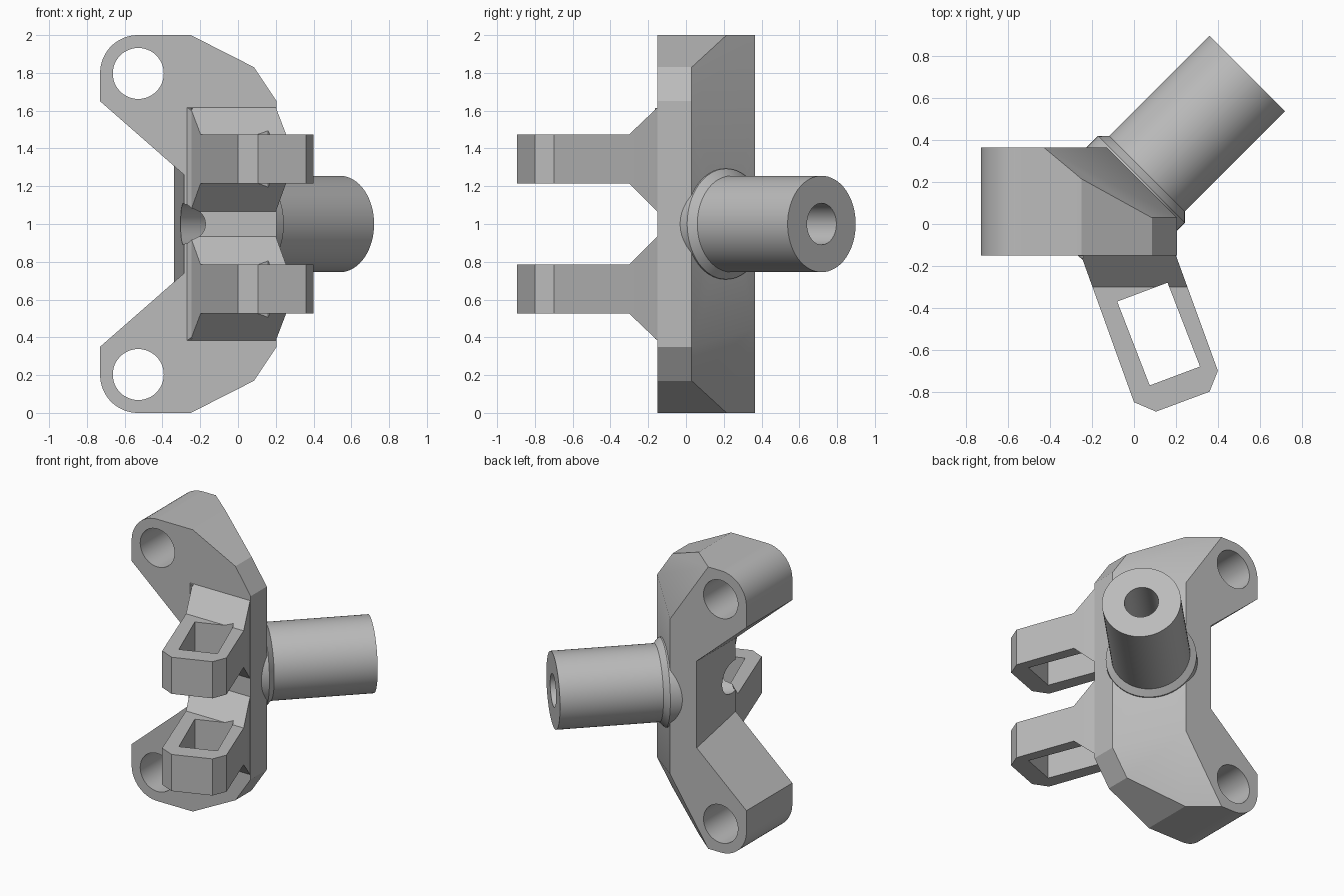
import bpy, bmesh
from math import cos, sin, pi, radians
from mathutils import Vector, Matrix

cube = bpy.data.objects.get("Cube")
if cube:
    bpy.data.objects.remove(cube, do_unlink=True)

grey = bpy.data.materials.new("plain grey")
grey.use_nodes = True
colour = (0.50, 0.50, 0.50, 1)
grey.diffuse_color = colour
grey.node_tree.nodes["Principled BSDF"].inputs["Base Color"].default_value = colour


def finish(name, bm):
    bmesh.ops.recalc_face_normals(bm, faces=bm.faces)
    mesh = bpy.data.meshes.new(name)
    bm.to_mesh(mesh)
    bm.free()
    mesh.materials.append(grey)
    ob = bpy.data.objects.new(name, mesh)
    bpy.context.collection.objects.link(ob)
    return ob


def loft(name, start, end):
    """Closed solid between two matching rings of points."""
    bm = bmesh.new()
    a = [bm.verts.new(p) for p in start]
    b = [bm.verts.new(p) for p in end]
    bm.faces.new(a)
    bm.faces.new(b)
    for i in range(len(a)):
        j = (i + 1) % len(a)
        bm.faces.new((a[i], a[j], b[j], b[i]))
    return finish(name, bm)


def prism(name, outline, axis, low, high):
    def place(p, h):
        q = list(p)
        q.insert(axis, h)
        return q
    return loft(name, [place(p, low) for p in outline], [place(p, high) for p in outline])


def circle(x, z, r, n=48):
    return [(x + r * cos(2 * pi * i / n), z + r * sin(2 * pi * i / n)) for i in range(n)]


def boolean(ob, tool, operation="DIFFERENCE", keep=False):
    mod = ob.modifiers.new("cut", "BOOLEAN")
    mod.operation, mod.object, mod.solver = operation, tool, "EXACT"
    bpy.context.view_layer.objects.active = ob
    bpy.ops.object.modifier_apply(modifier=mod.name)
    if not keep:
        bpy.data.objects.remove(tool, do_unlink=True)


def slice_off(ob, point, normal):
    bm = bmesh.new()
    bm.from_mesh(ob.data)
    cut = bmesh.ops.bisect_plane(bm, geom=bm.verts[:] + bm.edges[:] + bm.faces[:],
                                 plane_co=point, plane_no=normal, clear_outer=True)
    edges = [e for e in cut["geom_cut"] if isinstance(e, bmesh.types.BMEdge)]
    bmesh.ops.holes_fill(bm, edges=edges, sides=0)
    bmesh.ops.recalc_face_normals(bm, faces=bm.faces)
    bm.to_mesh(ob.data)
    bm.free()


def flip(points):
    return [(x, 2 - z) for x, z in reversed(points)]


FRONT, BACK = -0.15, 0.365

# Knuckle body: symmetric plate with rounded outer ends
upper = [(0.205, 1.65), (0.085, 1.83), (-0.25, 2.0)]
upper += [(-0.53 - 0.2 * sin(t), 1.8 + 0.2 * cos(t))
          for t in (radians(90) * i / 16 for i in range(17))]
body = prism("knuckle_body", upper + flip(upper), 1, FRONT, BACK)

# Bevelled rear side: one upright plane and a raked plane at each end
corner = Vector((0.205, 0.03, 1.65))
slice_off(body, corner, Vector((1, 1, 0)))
rake = (Vector((0.085, 0.03, 1.83)) - corner).cross(Vector((-0.13, BACK, 1.55)) - corner)
if rake.x < 0:
    rake.negate()
for side in (1, -1):
    slice_off(body, Vector((corner.x, corner.y, 1 + side * 0.65)),
              Vector((rake.x, rake.y, side * rake.z)))

# Notch between the two ends, with a slanted inner wall
def notch_ring(x, y):
    half = 0.26 + (-0.285 - x) * 0.876
    reach = 0.26 + (-0.285 + 0.9) * 0.876
    return [(x, y, 1 + half), (-0.9, y, 1 + reach), (-0.9, y, 1 - reach), (x, y, 1 - half)]

boolean(body, loft("notch_cutter", notch_ring(-0.28, FRONT - 0.05), notch_ring(-0.345, BACK + 0.05)))

# Mounting holes
for z in (1.797, 0.203):
    boolean(body, prism("hole_cutter", circle(-0.528, z, 0.135), 1, -0.4, 0.6))

# Steering arms: flared side profile trimmed to the angled plan shape
plan = [(-0.26, -0.1), (-0.27, -0.15), (-0.245, -0.17), (0.0, -0.85), (0.105, -0.895),
        (0.36, -0.80), (0.40, -0.70), (0.2, -0.15), (0.18, -0.1)]
flare = [(-0.1, 1.665), (-0.3, 1.475), (-1, 1.475), (-1, 1.215), (-0.3, 1.215), (-0.1, 1.015)]
window = [(-0.08, -0.37), (0.16, -0.28), (0.315, -0.68), (0.075, -0.77)]
arms = []
for name, profile in (("upper_arm", flare), ("lower_arm", flip(flare))):
    arm = prism(name, profile, 0, -0.6, 0.6)
    boolean(arm, prism("plan_cutter", plan, 2, -0.2, 2.2), "INTERSECT")
    boolean(arm, prism("window_cutter", window, 2, -0.2, 2.2))
    arms.append(arm)

# Thin rib joining the arm bases along their outer edge
rib = prism("arm_base_rib", [(-0.27, -0.14), (-0.27, -0.15), (-0.245, -0.165), (-0.235, -0.14)],
            2, 0.39, 1.615)

# Spindle: stepped round shaft turned 45 degrees to the body
def shaft(name, profile):
    turn = Matrix.Translation((0, 0.178, 1)) @ Vector((0, 0, 1)).rotation_difference(
        Vector((1, 1, 0))).to_matrix().to_4x4()
    rings = [[turn @ Vector((x, y, s)) for x, y in circle(0, 0, r, 64)] for s, r in profile]
    bm = bmesh.new()
    loops = [[bm.verts.new(p) for p in ring] for ring in rings]
    bm.faces.new(loops[0])
    bm.faces.new(loops[-1])
    for a, b in zip(loops, loops[1:]):
        for i in range(len(a)):
            j = (i + 1) % len(a)
            bm.faces.new((a[i], a[j], b[j], b[i]))
    return finish(name, bm)

spindle = shaft("spindle", [(-0.1, 0.293), (0.05, 0.293), (0.088, 0.255), (0.764, 0.255)])

# Bore running through the spindle and out of the front corner
bore = shaft("bore_cutter", [(-0.9, 0.11), (1.0, 0.11)])
parts = [body, spindle, rib] + arms
for part in parts:
    boolean(part, bore, keep=True)
bpy.data.objects.remove(bore, do_unlink=True)

for part in parts:
    bpy.ops.object.select_all(action="DESELECT")
    part.select_set(True)
    bpy.context.view_layer.objects.active = part
    bpy.ops.object.shade_smooth_by_angle(angle=radians(25))
